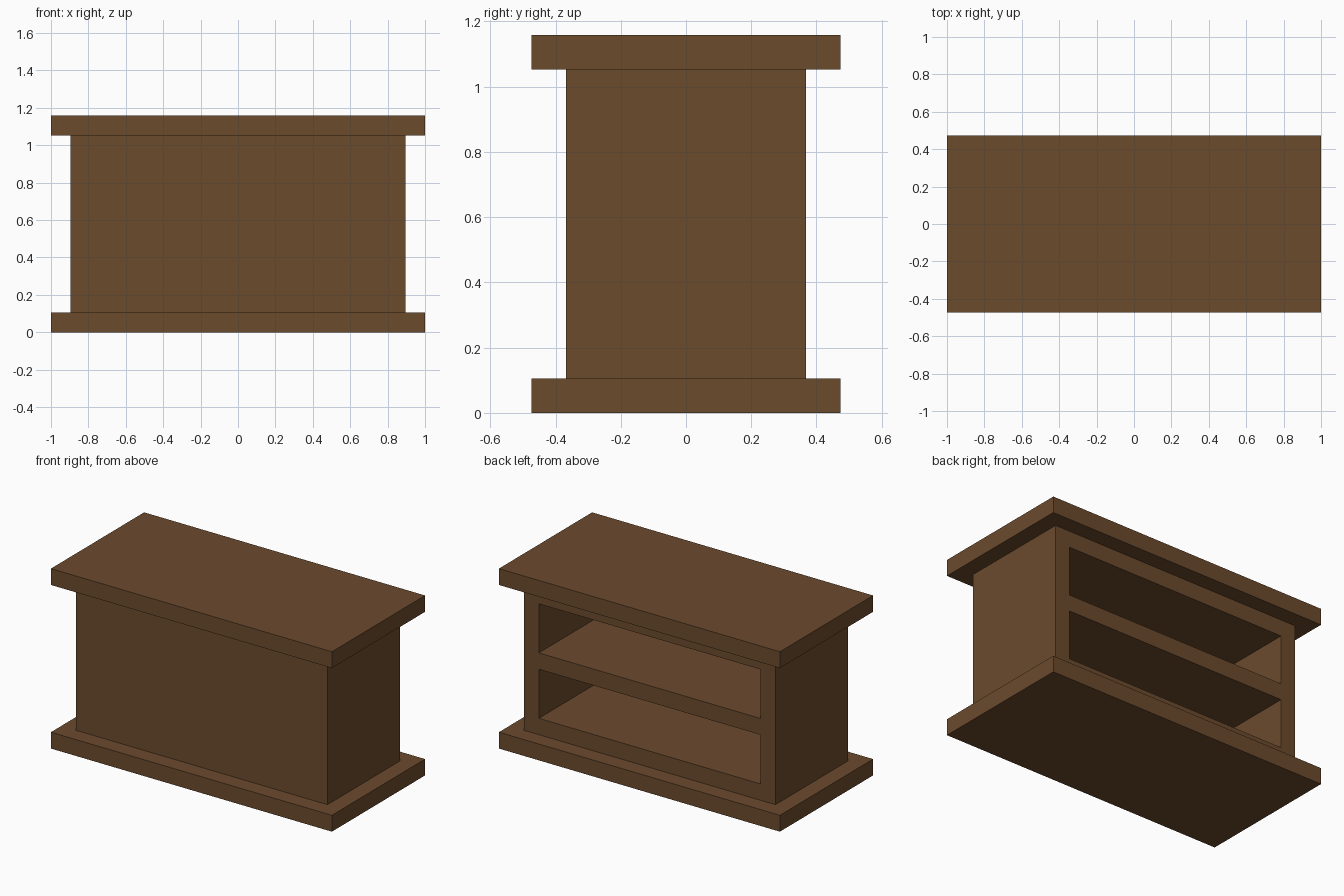
import bpy
import bmesh
from mathutils import Matrix, Vector

if "Cube" in bpy.data.objects:
    bpy.data.objects.remove(bpy.data.objects["Cube"])

U = 2 / 19  # board thickness; everything is a whole number of boards

wood = bpy.data.materials.new("brown wood")
wood.diffuse_color = (0.150, 0.070, 0.027, 1)
wood.use_nodes = True
wood.node_tree.nodes["Principled BSDF"].inputs["Base Color"].default_value = wood.diffuse_color


def box(name, lo, hi):
    """Box between two corners given in board units."""
    lo, hi = Vector(lo) * U, Vector(hi) * U
    bm = bmesh.new()
    bmesh.ops.create_cube(bm, size=1, matrix=Matrix.Translation((lo + hi) / 2)
                          @ Matrix.Diagonal((*(hi - lo), 1)))
    mesh = bpy.data.meshes.new(name)
    bm.to_mesh(mesh)
    bm.free()
    mesh.materials.append(wood)
    obj = bpy.data.objects.new(name, mesh)
    bpy.context.collection.objects.link(obj)
    return obj


# Overhanging slabs at the bottom and top
for name, z in (("base_slab", 0), ("top_slab", 10)):
    box(name, (-9.5, -4.5, z), (9.5, 4.5, z + 1))

# Cabinet body, closed at the front
body = box("cabinet_body", (-8.5, -3.5, 1), (8.5, 3.5, 10))

# Two shelf openings cut from the back, leaving one board all round
for name, z in (("lower_opening_cutter", 2), ("upper_opening_cutter", 6)):
    cutter = box(name, (-7.5, -2.5, z), (7.5, 4, z + 3))
    cutter.hide_render = True
    cutter.hide_set(True)
    cut = body.modifiers.new(name, 'BOOLEAN')
    cut.operation = 'DIFFERENCE'
    cut.solver = 'EXACT'
    cut.object = cutter
